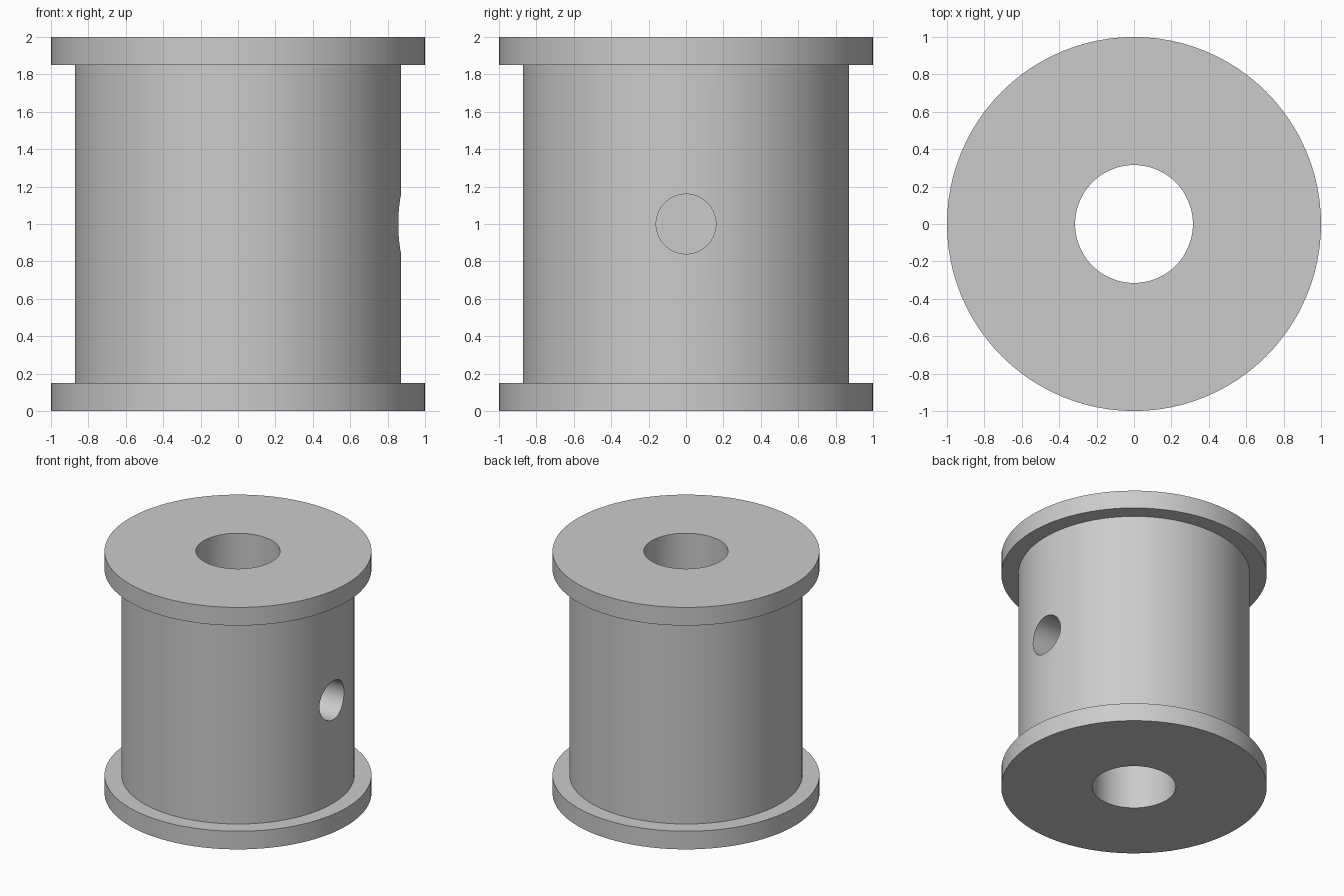
import bpy
import bmesh
import math
from mathutils import Matrix

if "Cube" in bpy.data.objects:
    bpy.data.objects.remove(bpy.data.objects["Cube"], do_unlink=True)

SEGMENTS = 96
BORE, BODY, FLANGE = 0.315, 0.872, 1.0
HEIGHT, RIM = 2.0, 0.15
HOLE, HOLE_DEPTH = 0.16, 0.4

grey = bpy.data.materials.new("plain_grey")
grey.use_nodes = True
colour = (0.6, 0.6, 0.6, 1)
grey.diffuse_color = colour
grey.node_tree.nodes["Principled BSDF"].inputs["Base Color"].default_value = colour


def add_object(name, bm):
    bmesh.ops.recalc_face_normals(bm, faces=bm.faces)
    mesh = bpy.data.meshes.new(name)
    bm.to_mesh(mesh)
    bm.free()
    mesh.materials.append(grey)
    obj = bpy.data.objects.new(name, mesh)
    bpy.context.collection.objects.link(obj)
    return obj


# Spool: flanged cross-section turned around the bore axis
profile = [(BORE, 0), (FLANGE, 0), (FLANGE, RIM), (BODY, RIM),
           (BODY, HEIGHT - RIM), (FLANGE, HEIGHT - RIM),
           (FLANGE, HEIGHT), (BORE, HEIGHT)]
bm = bmesh.new()
rings = []
for i in range(SEGMENTS):
    a = math.tau * i / SEGMENTS
    rings.append([bm.verts.new((r * math.cos(a), r * math.sin(a), z)) for r, z in profile])
for i, ring in enumerate(rings):
    following = rings[(i + 1) % SEGMENTS]
    for j in range(len(profile)):
        k = (j + 1) % len(profile)
        bm.faces.new((ring[j], following[j], following[k], ring[k]))
spool = add_object("spool", bm)

# Round side hole drilled into the left of the barrel
bm = bmesh.new()
length = HOLE_DEPTH + 0.2
centre = BODY - HOLE_DEPTH + length / 2
bmesh.ops.create_cone(bm, cap_ends=True, segments=64, radius1=HOLE, radius2=HOLE, depth=length,
                      matrix=Matrix.Translation((centre, 0, HEIGHT / 2))
                      @ Matrix.Rotation(math.pi / 2, 4, "Y"))
cutter = add_object("side_hole_cutter", bm)
cutter.hide_render = True

bpy.ops.object.select_all(action="DESELECT")
spool.select_set(True)
bpy.context.view_layer.objects.active = spool
cut = spool.modifiers.new("side_hole", "BOOLEAN")
cut.operation = "DIFFERENCE"
cut.solver = "EXACT"
cut.object = cutter
bpy.ops.object.modifier_apply(modifier=cut.name)
bpy.data.objects.remove(cutter, do_unlink=True)

bpy.ops.object.shade_smooth_by_angle(angle=math.radians(30))
